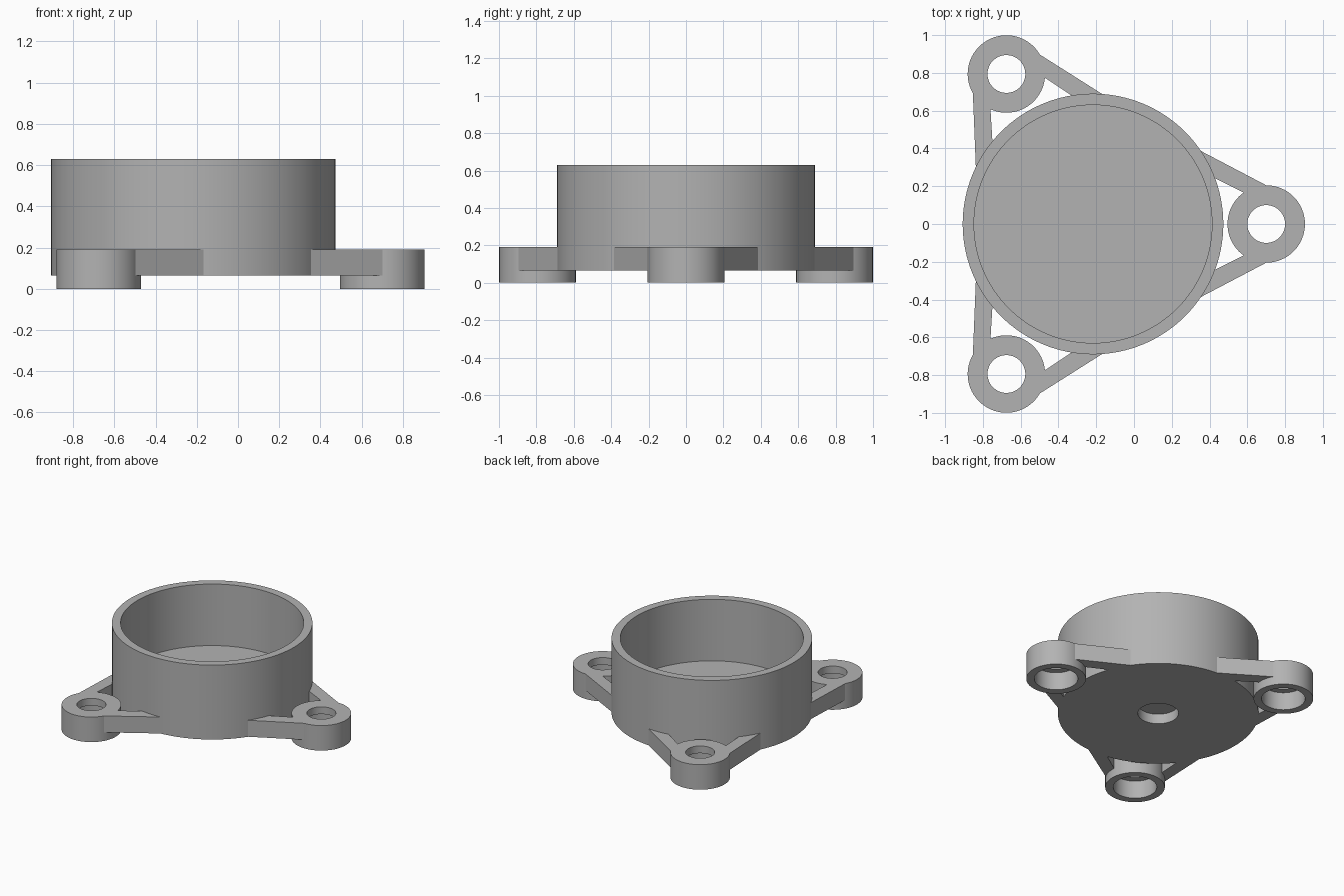
import bpy, bmesh
from math import radians, pi
from mathutils import Matrix, Vector

cube = bpy.data.objects.get("Cube")
if cube:
    bpy.data.objects.remove(cube, do_unlink=True)

CUP = Vector((-0.217, 0, 0))   # axis of the round housing
REACH = 0.917                  # distance from housing axis to each mounting boss
BASE, TAB_TOP, RIM = 0.065, 0.19, 0.63

grey = bpy.data.materials.new("plain_grey")
grey.use_nodes = True
colour = (0.45, 0.45, 0.45, 1)
grey.diffuse_color = colour
grey.node_tree.nodes["Principled BSDF"].inputs["Base Color"].default_value = colour


def finish(name, bm, matrix):
    bmesh.ops.recalc_face_normals(bm, faces=bm.faces)
    mesh = bpy.data.meshes.new(name)
    bm.to_mesh(mesh)
    bm.free()
    mesh.transform(matrix)
    mesh.materials.append(grey)
    obj = bpy.data.objects.new(name, mesh)
    bpy.context.collection.objects.link(obj)
    bpy.ops.object.select_all(action='DESELECT')
    obj.select_set(True)
    bpy.context.view_layer.objects.active = obj
    bpy.ops.object.shade_smooth_by_angle(angle=radians(30))


def lathe(name, profile, closed, steps, matrix):
    bm = bmesh.new()
    verts = [bm.verts.new((r, 0, z)) for r, z in profile]
    pairs = list(zip(verts, verts[1:]))
    if closed:
        pairs.append((verts[-1], verts[0]))
    edges = [bm.edges.new(p) for p in pairs]
    bmesh.ops.spin(bm, geom=verts + edges, axis=(0, 0, 1), cent=(0, 0, 0),
                   angle=2 * pi, steps=steps, use_merge=True)
    bmesh.ops.remove_doubles(bm, verts=bm.verts, dist=1e-5)
    finish(name, bm, matrix)


def prism(name, outline, z0, z1, matrix):
    bm = bmesh.new()
    face = bm.faces.new([bm.verts.new((x, y, z0)) for x, y in outline])
    out = bmesh.ops.extrude_face_region(bm, geom=[face])
    top = [v for v in out["geom"] if isinstance(v, bmesh.types.BMVert)]
    bmesh.ops.translate(bm, verts=top, vec=(0, 0, z1 - z0))
    finish(name, bm, matrix)


# Open cup with a blind hole under the floor
FLOOR, HOLE_TOP = 0.163, 0.14
lathe("cup_housing",
      [(0, FLOOR), (0.63, FLOOR), (0.63, RIM), (0.69, RIM),
       (0.69, BASE), (0.14, BASE), (0.14, HOLE_TOP), (0, HOLE_TOP)],
      False, 128, Matrix.Translation(CUP))

# Three counterbored bosses, each tied to the cup by a pair of arms
STEP = 0.135
boss = [(0.1, TAB_TOP), (0.205, TAB_TOP), (0.205, 0),
        (0.15, 0), (0.15, STEP), (0.1, STEP)]
arm = [(REACH, 0.205), (0.555, 0.395), (0.62, 0.255), (0.8, 0.165)]
places = {"left": 0, "back_right": 120, "front_right": 240}
for place, angle in places.items():
    turn = Matrix.Translation(CUP) @ Matrix.Rotation(radians(angle), 4, 'Z')
    lathe(place + "_boss", boss, True, 64, turn @ Matrix.Translation((REACH, 0, 0)))
    for side, sign in (("a", 1), ("b", -1)):
        prism(f"{place}_arm_{side}", [(x, sign * y) for x, y in arm],
              BASE, TAB_TOP, turn)
